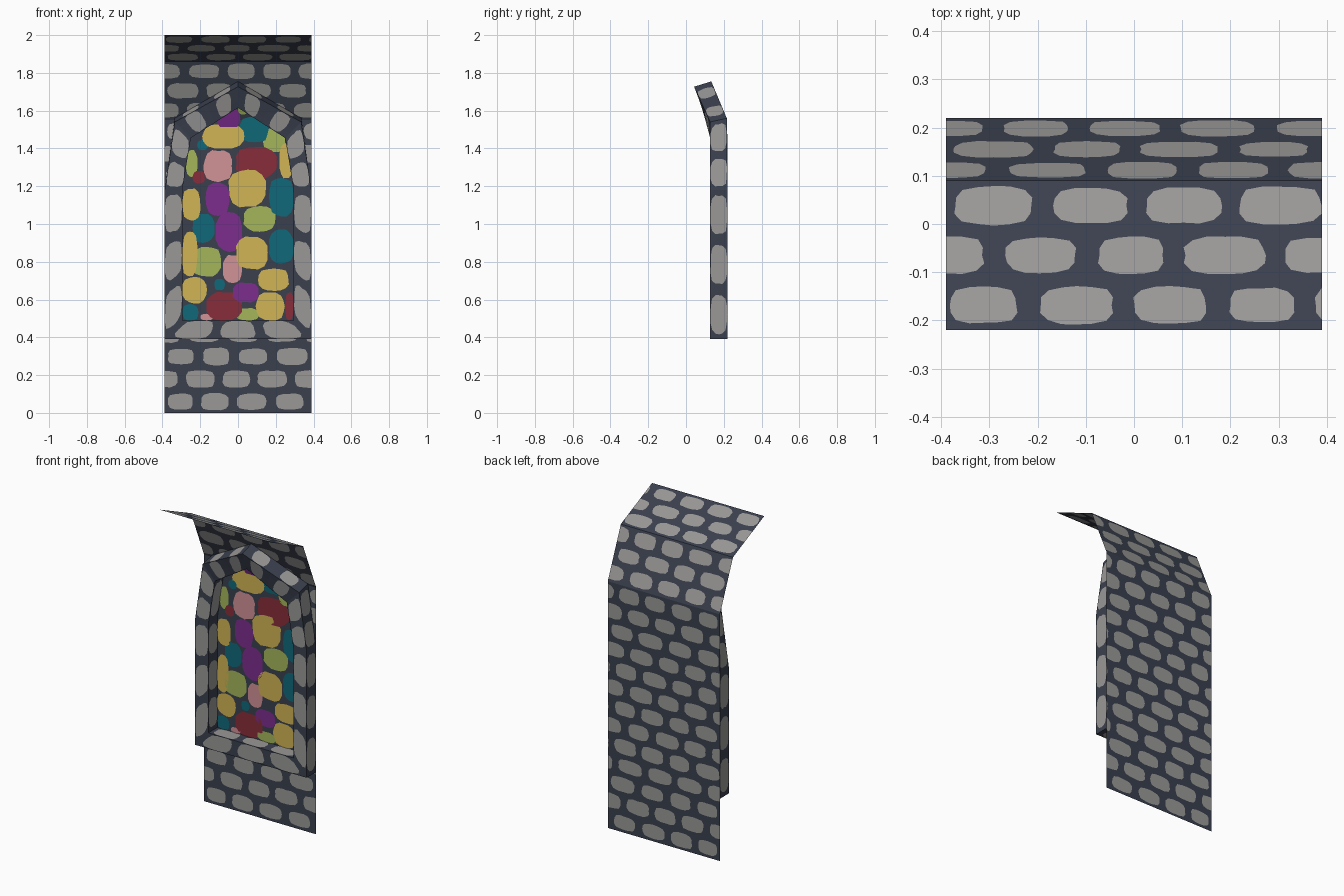
import bpy, bmesh, math, random
from mathutils import Vector

if "Cube" in bpy.data.objects:
    bpy.data.objects.remove(bpy.data.objects["Cube"])

random.seed(4)

COLOURS = {
    "mortar slate": (0.042, 0.051, 0.076), "stone grey": (0.32, 0.315, 0.31),
    "glass yellow": (0.64, 0.46, 0.09), "glass teal": (0.005, 0.14, 0.19),
    "glass purple": (0.20, 0.026, 0.27), "glass red": (0.25, 0.026, 0.043),
    "glass pink": (0.64, 0.29, 0.31), "glass green": (0.37, 0.47, 0.10),
}
NAMES = list(COLOURS)
MATS = []
for name, rgb in COLOURS.items():
    m = bpy.data.materials.new(name)
    m.diffuse_color = (*rgb, 1)
    m.use_nodes = True
    m.node_tree.nodes["Principled BSDF"].inputs["Base Color"].default_value = m.diffuse_color
    MATS.append(m)

HALF = 0.39
PROFILE = [(0.22, 0.0), (0.22, 1.55), (0.09, 1.86), (-0.22, 2.0)]   # wall side profile (y, z)
ANGLES = [math.radians(22.5 * i) for i in range(16)]


def finish(bm, name):
    me = bpy.data.meshes.new(name)
    bm.to_mesh(me)
    bm.free()
    for m in MATS:
        me.materials.append(m)
    ob = bpy.data.objects.new(name, me)
    bpy.context.collection.objects.link(ob)
    return ob


def add_face(bm, pts, mat):
    clean = []
    for p in pts:
        p = Vector(p)
        if all((p - q).length > 1e-5 for q in clean):
            clean.append(p)
    if len(clean) < 3:
        return
    f = bm.faces.new([bm.verts.new(p) for p in clean])
    f.material_index = mat
    if f.calc_area() < 1e-7:
        bmesh.ops.delete(bm, geom=list(f.verts), context='VERTS')


def blob(power, jitter):
    """Rounded unit outline with slightly uneven corners."""
    out = []
    for a in ANGLES:
        c, s = math.cos(a), math.sin(a)
        r = (abs(c) ** power + abs(s) ** power) ** (-1 / power)
        r *= 1 + random.uniform(-jitter, jitter)
        out.append((c * r, s * r))
    return out


def cell(bm, f, u0, u1, v0, v1, fill_u, fill_v):
    """One patch of mortar with a rounded stone cut into it."""
    uc, vc, du, dv = (u0 + u1) / 2, (v0 + v1) / 2, (u1 - u0) / 2, (v1 - v0) / 2
    rim, stone = [], []
    for a, (bx, by) in zip(ANGLES, blob(3.6, 0.04)):
        c, s = math.cos(a), math.sin(a)
        k = max(abs(c), abs(s))
        rim.append(f(uc + du * c / k, vc + dv * s / k))
        stone.append(f(uc + du * bx * fill_u, vc + dv * by * fill_v))
    add_face(bm, stone, 1)
    for i in range(16):
        j = (i + 1) % 16
        add_face(bm, [rim[i], rim[j], stone[j], stone[i]], 0)


def wall_y(z):
    for (y0, z0), (y1, z1) in zip(PROFILE, PROFILE[1:]):
        if z <= z1:
            return y0 + (y1 - y0) * (z - z0) / (z1 - z0)
    return PROFILE[-1][0]


# Cobbled wall sheet, leaning forward at the top
bm = bmesh.new()
row = 0
for (y0, z0), (y1, z1), n in zip(PROFILE, PROFILE[1:], (13, 3, 3)):
    def on_wall(x, t):
        return (max(-HALF, min(HALF, x)), y0 + (y1 - y0) * t, z0 + (z1 - z0) * t)
    for r in range(n):
        x = -HALF - 0.09 * (row % 2) - random.uniform(0, 0.02)
        while x < HALF - 1e-4:
            w = random.uniform(0.175, 0.21)
            cell(bm, on_wall, x, x + w, r / n, (r + 1) / n,
                 random.uniform(0.70, 0.82), random.uniform(0.68, 0.78))
            x += w
        row += 1
finish(bm, "stone_wall")


# Pointed window frame: four rings joined by bands of larger stones
def ring(half_pts, apex):
    left = [Vector((-x, y, z)) for x, y, z in half_pts]
    right = [Vector(p) for p in reversed(half_pts)]
    return left + [Vector(apex)] + right


def against_wall(half_pts, apex_z):
    return ring([(x, wall_y(z), z) for x, z in half_pts], (0, wall_y(apex_z), apex_z))


FRONT = 0.128
rings = [
    against_wall([(0.388, 0.39), (0.388, 1.18), (0.335, 1.56)], 1.755),
    ring([(0.388, FRONT, 0.39), (0.388, FRONT, 1.18), (0.335, FRONT, 1.54)], (0, 0.043, 1.727)),
    ring([(0.295, FRONT, 0.49), (0.295, FRONT, 1.18), (0.25, FRONT, 1.455)], (0, 0.085, 1.615)),
    against_wall([(0.295, 0.49), (0.295, 1.18), (0.25, 1.47)], 1.66),
]
bm = bmesh.new()
for a, b in zip(rings, rings[1:]):
    for i in range(7):
        j = (i + 1) % 7

        def on_band(u, v):
            return a[i].lerp(b[i], u).lerp(a[j].lerp(b[j], u), v)
        n = max(1, round((a[j] - a[i]).length / 0.23))
        for k in range(n):
            big = 0.78 if i not in (2, 3) else 0.5      # the gable shows less stone
            cell(bm, on_band, 0, 1, k / n, (k + 1) / n, 0.95, big)
finish(bm, "window_frame")

# Dark lead backing of the window
bm = bmesh.new()
levels = [(0.49, 0.295), (1.18, 0.295), (1.47, 0.25), (1.55, 0.145), (1.66, 0.0)]
for (z0, w0), (z1, w1) in zip(levels, levels[1:]):
    ya, yb = wall_y(z0) - 0.004, wall_y(z1) - 0.004
    add_face(bm, [(-w0, ya, z0), (w0, ya, z0), (w1, yb, z1), (-w1, yb, z1)], 0)
finish(bm, "window_lead")

# Coloured panes: left, right, bottom, top of each
PANES = {
    "glass yellow": [(-.295, -.2, 1.02, 1.19), (-.295, -.215, .72, .96), (-.295, -.165, .58, .72),
                     (-.05, .15, 1.09, 1.285), (-.01, .155, .76, .935), (.095, .245, .49, .64),
                     (-.185, .03, 1.4, 1.53), (.11, .27, .645, .765), (.22, .29, 1.24, 1.43)],
    "glass teal": [(-.24, -.125, .9, 1.055), (.165, .295, 1.04, 1.245), (.165, .295, .79, .97),
                   (.01, .16, 1.43, 1.57), (-.215, -.16, 1.39, 1.445), (-.125, -.07, .65, .71),
                   (-.295, -.21, .49, .575)],
    "glass purple": [(-.17, -.045, 1.04, 1.22), (-.12, .025, .855, 1.06),
                     (-.11, .01, 1.5, 1.62), (-.03, .11, .585, .69)],
    "glass red": [(-.01, .205, 1.24, 1.41), (-.24, -.175, 1.215, 1.28),
                  (-.165, .02, .49, .64), (.25, .295, .49, .64)],
    "glass pink": [(-.18, -.03, 1.225, 1.39), (-.08, .02, .69, .835), (-.2, -.13, .49, .525)],
    "glass green": [(-.24, -.09, .72, .88), (.03, .2, .96, 1.095), (.13, .25, 1.38, 1.51),
                    (-.275, -.215, 1.25, 1.39), (-.015, .11, .49, .555), (0, .05, 1.58, 1.625)],
}
bm = bmesh.new()
for colour, panes in PANES.items():
    for x0, x1, z0, z1 in panes:
        pts = []
        for bx, bz in blob(2.8, 0.05):
            x = (x0 + x1) / 2 + bx * (x1 - x0) / 2
            z = max(0.49, (z0 + z1) / 2 + bz * (z1 - z0) / 2)
            pts.append((max(-0.294, min(0.294, x)), wall_y(z) - 0.007, z))
        add_face(bm, pts, NAMES.index(colour))
finish(bm, "glass_panes")
